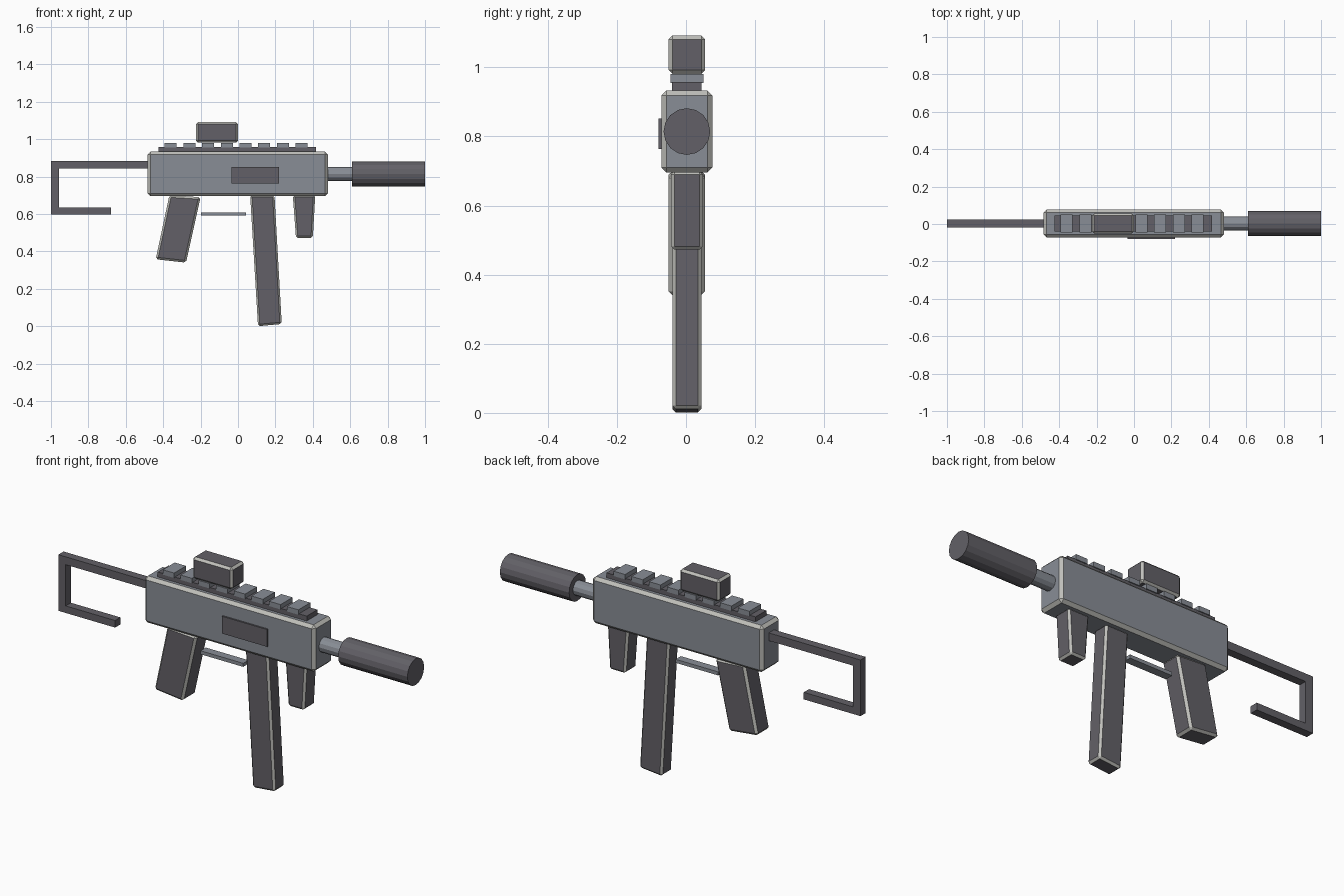
import bpy, bmesh, math
from mathutils import Matrix

if "Cube" in bpy.data.objects:
    bpy.data.objects.remove(bpy.data.objects["Cube"], do_unlink=True)

MID_Y = 0.0025  # the main parts share this centre plane


def material(name, rgb):
    m = bpy.data.materials.new(name)
    m.use_nodes = True
    m.diffuse_color = (*rgb, 1)
    m.node_tree.nodes["Principled BSDF"].inputs["Base Color"].default_value = (*rgb, 1)
    return m


METAL = material("blue grey metal", (0.25, 0.27, 0.305))
DARK = material("dark polymer", (0.123, 0.118, 0.135))
EDGE = material("worn light edge", (0.52, 0.52, 0.49))


def finish(bm, name, mats):
    bmesh.ops.recalc_face_normals(bm, faces=bm.faces[:])
    mesh = bpy.data.meshes.new(name)
    bm.to_mesh(mesh)
    bm.free()
    for m in mats:
        mesh.materials.append(m)
    ob = bpy.data.objects.new(name, mesh)
    bpy.context.collection.objects.link(ob)
    return ob


def slab(name, outline, half, mat, bevel=0.0, y=MID_Y):
    """Side profile (x, z) extruded across y, with light chamfered edges."""
    bm = bmesh.new()
    face = bm.faces.new([bm.verts.new((x, y - half, z)) for x, z in outline])
    ext = bmesh.ops.extrude_face_region(bm, geom=[face])
    moved = [v for v in ext["geom"] if isinstance(v, bmesh.types.BMVert)]
    bmesh.ops.translate(bm, verts=moved, vec=(0, 2 * half, 0))
    bmesh.ops.recalc_face_normals(bm, faces=bm.faces[:])
    if bevel:
        bmesh.ops.bevel(bm, geom=bm.edges[:], offset=bevel, offset_type='OFFSET',
                        segments=1, profile=0.5, affect='EDGES', material=1)
    return finish(bm, name, [mat, EDGE])


def box(name, x0, x1, z0, z1, half, mat, bevel=0.0, y=MID_Y):
    return slab(name, [(x0, z0), (x1, z0), (x1, z1), (x0, z1)], half, mat, bevel, y)


def tube(name, x0, x1, z, radius, sides, mat):
    bm = bmesh.new()
    place = Matrix.Translation(((x0 + x1) / 2, MID_Y, z)) @ Matrix.Rotation(math.pi / 2, 4, 'Y')
    bmesh.ops.create_cone(bm, cap_ends=True, segments=sides, radius1=radius,
                          radius2=radius, depth=x1 - x0, matrix=place)
    return finish(bm, name, [mat])


# Receiver and its side port plate
box("receiver", -0.483, 0.48, 0.695, 0.933, 0.074, METAL, 0.015)
box("ejection_port", -0.035, 0.22, 0.764, 0.852, 0.0045, DARK, y=-0.0755)

# Barrel and muzzle tube
tube("barrel", 0.46, 0.63, 0.814, 0.037, 12, METAL)
tube("muzzle_tube", 0.61, 1.0, 0.814, 0.0675, 16, DARK)

# Top rail with evenly spaced teeth
box("rail_base", -0.424, 0.416, 0.928, 0.958, 0.043, DARK)
for i in range(8):
    x = -0.36 + 0.1 * i
    box("rail_tooth", x - 0.032, x + 0.032, 0.955, 0.98, 0.048, METAL)

# Sight block
box("sight", -0.224, 0.0, 0.981, 1.092, 0.053, DARK, 0.011)

# Grip, magazine and foregrip
slab("rear_grip", [(-0.44, 0.358), (-0.278, 0.34), (-0.2, 0.69), (-0.367, 0.7)],
     0.053, DARK, 0.011)
slab("magazine", [(0.107, 0.0), (0.234, 0.012), (0.195, 0.7), (0.065, 0.7)],
     0.042, DARK, 0.01)
slab("foregrip", [(0.31, 0.472), (0.4, 0.472), (0.413, 0.7), (0.293, 0.7)],
     0.046, DARK, 0.01)

# Trigger guard bar
box("trigger_guard", -0.198, 0.042, 0.591, 0.609, 0.021, METAL)

# Folding stock, one open bent frame
slab("stock", [(-0.47, 0.884), (-1.0, 0.884), (-1.0, 0.598), (-0.68, 0.598),
               (-0.68, 0.634), (-0.958, 0.634), (-0.958, 0.844), (-0.47, 0.844)],
     0.021, DARK)
